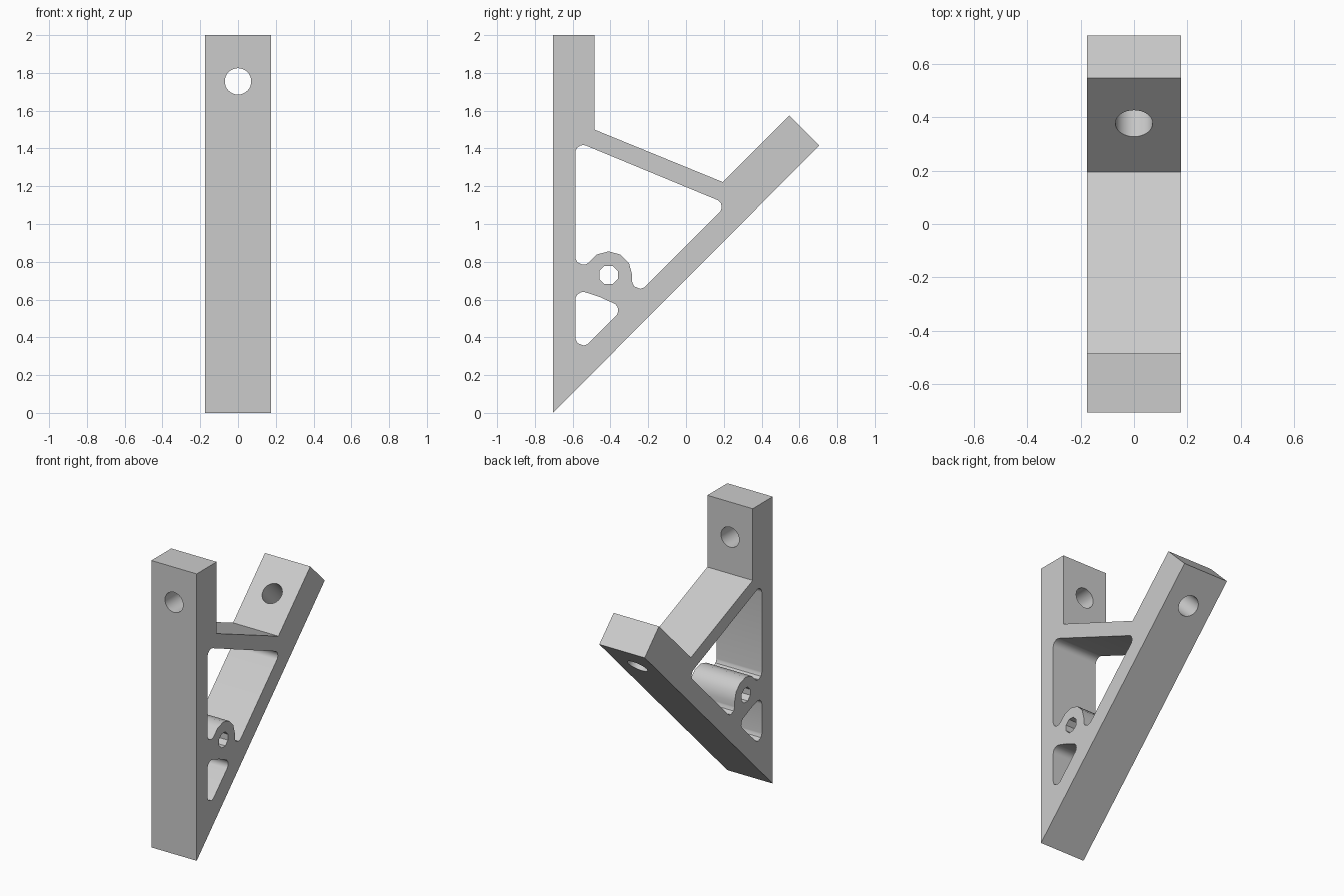
import bpy, bmesh
from math import radians, cos, sin, tan
from mathutils import Vector, Matrix

cube = bpy.data.objects.get("Cube")
if cube:
    bpy.data.objects.remove(cube, do_unlink=True)

HALF_WIDTH = 0.175
FILLET = 0.04

grey = bpy.data.materials.new("light_grey")
grey.use_nodes = True
colour = (0.6, 0.6, 0.6, 1)
grey.diffuse_color = colour
grey.node_tree.nodes["Principled BSDF"].inputs["Base Color"].default_value = colour


def fillet(corner, before, after, steps=5):
    """Points of a rounded corner between two straight edges."""
    p = Vector(corner)
    a = (Vector(before) - p).normalized()
    b = (Vector(after) - p).normalized()
    half = a.angle(b) / 2
    reach = FILLET / tan(half)
    centre = p + (a + b).normalized() * FILLET / sin(half)
    start, end = p + a * reach - centre, p + b * reach - centre
    return [centre + start.lerp(end, i / steps).normalized() * FILLET
            for i in range(steps + 1)]


def outline(corners):
    """Corners are (y, z, rounded)."""
    pts = []
    for i, (y, z, rounded) in enumerate(corners):
        before, after = corners[i - 1][:2], corners[(i + 1) % len(corners)][:2]
        pts += fillet((y, z), before, after) if rounded else [Vector((y, z))]
    return pts


def mesh_object(name, bm):
    bmesh.ops.recalc_face_normals(bm, faces=bm.faces)
    mesh = bpy.data.meshes.new(name)
    bm.to_mesh(mesh)
    bm.free()
    mesh.materials.append(grey)
    obj = bpy.data.objects.new(name, mesh)
    bpy.context.collection.objects.link(obj)
    return obj


def prism(name, pts, half):
    """Extrude a side profile across the width."""
    bm = bmesh.new()
    face = bm.faces.new([bm.verts.new((-half, y, z)) for y, z in pts])
    new = bmesh.ops.extrude_face_region(bm, geom=[face])["geom"]
    bmesh.ops.translate(bm, vec=(2 * half, 0, 0),
                        verts=[v for v in new if isinstance(v, bmesh.types.BMVert)])
    return mesh_object(name, bm)


def drill(name, centre, axis, radius, sides, turn=0):
    bm = bmesh.new()
    place = (Matrix.Translation(centre)
             @ Vector(axis).to_track_quat('Z', 'Y').to_matrix().to_4x4()
             @ Matrix.Rotation(turn, 4, 'Z'))
    bmesh.ops.create_cone(bm, cap_ends=True, segments=sides, radius1=radius,
                          radius2=radius, depth=0.5, matrix=place)
    return mesh_object(name, bm)


# Bracket body: upright bar, sloping arm and the brace between them
bracket = prism("angle_bracket", outline([
    (-0.705, 0, False), (-0.705, 2, False), (-0.485, 2, False),
    (-0.485, 1.5, False), (0.195, 1.222, False), (0.547, 1.574, False),
    (0.705, 1.415, False)]), HALF_WIDTH)

# Upper opening, running around the round boss
boss = Vector((-0.41, 0.73))
boss_arc = [(*(boss + 0.125 * Vector((cos(radians(a)), sin(radians(a))))), False)
            for a in range(0, 121, 30)]
upper = prism("upper_opening_cutter", outline(
    [(-0.585, 0.745, True), (-0.585, 1.438, True), (0.22, 1.105, True),
     (-0.285, 0.60, True)] + boss_arc + [(-0.51, 0.80, False)]), 0.3)

# Lower opening
lower = prism("lower_opening_cutter", outline([
    (-0.585, 0.30, True), (-0.585, 0.655, True), (-0.46, 0.615, False),
    (-0.329, 0.556, True)]), 0.3)

# Bolt holes and pivot hole
cutters = [
    upper, lower,
    drill("upright_bolt_cutter", (0, -0.6, 1.755), (0, 1, 0), 0.07, 32),
    drill("arm_bolt_cutter", (0, 0.455, 1.325), (0, 1, -1), 0.07, 32),
    drill("pivot_cutter", (0, *boss), (1, 0, 0), 0.053, 8, radians(22.5)),
]

bpy.context.view_layer.objects.active = bracket
for cutter in cutters:
    cutter.hide_render = True
    mod = bracket.modifiers.new(cutter.name, 'BOOLEAN')
    mod.operation = 'DIFFERENCE'
    mod.solver = 'EXACT'
    mod.object = cutter
    bpy.ops.object.modifier_apply(modifier=mod.name)
    bpy.data.objects.remove(cutter, do_unlink=True)

bpy.ops.object.select_all(action='DESELECT')
bracket.select_set(True)
bpy.ops.object.shade_smooth_by_angle(angle=radians(32))
